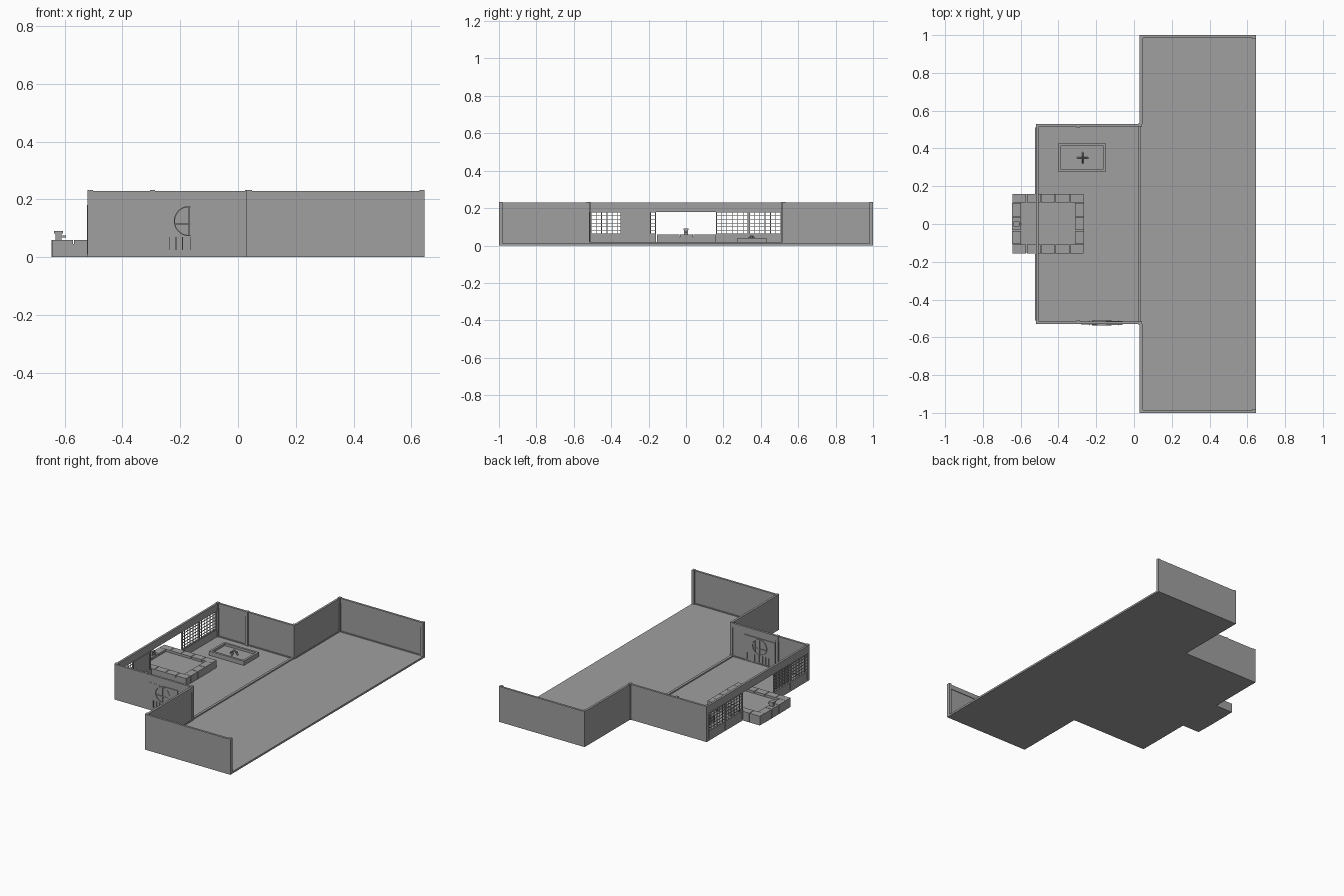
import bpy, bmesh, math
from mathutils import Matrix, Vector

cube = bpy.data.objects.get("Cube")
if cube:
    bpy.data.objects.remove(cube)

grey = bpy.data.materials.new("plain_grey")
grey.use_nodes = True
colour = (0.35, 0.35, 0.35, 1)
grey.diffuse_color = colour
grey.node_tree.nodes["Principled BSDF"].inputs["Base Color"].default_value = colour


def finish(name, bm):
    mesh = bpy.data.meshes.new(name)
    bm.to_mesh(mesh)
    bm.free()
    mesh.materials.append(grey)
    obj = bpy.data.objects.new(name, mesh)
    bpy.context.collection.objects.link(obj)
    return obj


def boxes(name, spans):
    """One object made of boxes, each given by its x, y and z spans."""
    bm = bmesh.new()
    for span in spans:
        lo = Vector([min(s) for s in span])
        hi = Vector([max(s) for s in span])
        place = Matrix.Translation((lo + hi) / 2) @ Matrix.Diagonal((*(hi - lo), 1))
        bmesh.ops.create_cube(bm, size=1, matrix=place)
    return finish(name, bm)


def both_sides(x, y, z):
    """The same span on the +y and -y sides."""
    return [(x, y, z), (x, (-y[1], -y[0]), z)]


# Plan dimensions
HALL, STEP, BACK = 0.645, 0.03, -0.52
WIDE, NARROW = 1.0, 0.53
T, H, FLOOR = 0.01, 0.23, 0.012
RAIL = (0.2, H)
BASE = (FLOOR, 0.018)

# T-shaped floor
bm = bmesh.new()
plan = [(HALL, WIDE), (STEP, WIDE), (STEP, NARROW), (BACK, NARROW)]
outline = plan + [(x, -y) for x, y in reversed(plan)]
face = bm.faces.new([bm.verts.new((x, y, 0)) for x, y in outline])
new = bmesh.ops.extrude_face_region(bm, geom=[face])["geom"]
bmesh.ops.translate(bm, verts=[v for v in new if isinstance(v, bmesh.types.BMVert)],
                    vec=(0, 0, FLOOR))
bmesh.ops.recalc_face_normals(bm, faces=bm.faces)
finish("floor", bm)
boxes("room_sill", [((0.022, 0.038), (-0.52, 0.52), (FLOOR, 0.02))])

# Side walls, mirrored
up = (0, H)
boxes("hall_end_walls", both_sides((STEP, HALL), (WIDE - T, WIDE), up))
boxes("hall_inner_walls", both_sides((STEP, STEP + T), (NARROW, WIDE - T), up))
boxes("room_side_walls", both_sides((BACK, STEP), (NARROW - T, NARROW), up))

# Rails and skirting on the inner faces
trim = []
for z in (RAIL, BASE):
    trim += both_sides((STEP + T, HALL), (WIDE - T - 0.004, WIDE - T), z)
    trim += both_sides((STEP + T, STEP + T + 0.004), (NARROW, WIDE - T), z)
    trim += both_sides((BACK + T, STEP), (NARROW - T - 0.004, NARROW - T), z)
boxes("wall_trim", trim)

# Posts
posts = []
for x, y in [(HALL - 0.018, WIDE - 0.02), (STEP, WIDE - 0.02), (STEP - 0.005, NARROW - 0.015),
             (-0.305, NARROW - 0.02), (BACK, NARROW - 0.02)]:
    posts += both_sides((x, x + 0.018), (y, y + 0.02), (0, H + 0.003))
boxes("posts", posts)

# Back wall: sill and lintel round the window bays
boxes("back_wall_lintel", [((BACK, BACK + T), (-0.52, 0.52), (0.18, H)),
                           ((BACK + T, BACK + T + 0.004), (-0.52, 0.52), RAIL)])
boxes("back_wall_base", both_sides((BACK, BACK + T), (0.16, 0.52), (0, 0.06)))

# Lattice screens, two on each side of the opening
bars = []
X = (BACK, BACK + 0.004)
for start in (0.16, 0.335):
    end = start + 0.175
    for y in (start, end - 0.006):
        bars += both_sides((BACK - 0.003, BACK + 0.007), (y, y + 0.006), (0.012, 0.18))
    for z in (0.06, 0.176):
        bars += both_sides((BACK - 0.003, BACK + 0.007), (start, end), (z, z + 0.004))
    for i in range(1, 6):
        y = start + i * 0.175 / 6
        bars += both_sides(X, (y - 0.0015, y + 0.0015), (0.06, 0.18))
    for i in range(1, 6):
        z = 0.06 + i * 0.02
        bars += both_sides(X, (start, end), (z - 0.0015, z + 0.0015))
boxes("lattice_screens", bars)
boxes("solid_slider", [((BACK + 0.008, BACK + 0.014), (-0.35, -0.19), (0.02, 0.18))])

# Sliding door and round window in the right wall
boxes("sliding_door", [((-0.165, -0.06), (-0.535, -0.514), (0.02, 0.18)),
                       ((-0.28, -0.165), (-0.531, -0.516), (0.02, 0.18))])
bm = bmesh.new()
N, CX, CZ, R = 32, -0.17, 0.125, 0.052
rings = []
for i in range(N):
    a = math.tau * i / N
    rings.append([bm.verts.new((CX + r * math.cos(a), y, CZ + r * math.sin(a)))
                  for r, y in ((R, -0.537), (R, -0.511), (R - 0.004, -0.511), (R - 0.004, -0.537))])
for i in range(N):
    a, b = rings[i], rings[(i + 1) % N]
    for k in range(4):
        bm.faces.new((a[k], a[(k + 1) % 4], b[(k + 1) % 4], b[k]))
bmesh.ops.recalc_face_normals(bm, faces=bm.faces)
finish("round_window_ring", bm)
Y = (-0.537, -0.511)
slats = [((CX - R, CX + R), Y, (CZ - 0.012, CZ - 0.009)),
         ((CX + 0.03, CX + 0.033), Y, (CZ - 0.04, CZ + 0.04)),
         ((CX - 0.0015, CX + 0.0015), Y, (CZ - R, CZ + R))]
for x in (-0.236, -0.214, -0.192, -0.165, -0.135, -0.08):
    slats.append(((x - 0.0015, x + 0.0015), Y, (0.025, 0.07)))
boxes("round_window_slats", slats)

# Bath: stone rim round a water surface
X0, X1, Y0, Y1 = -0.645, -0.265, -0.155, 0.16
W, GAP, TOP = 0.047, 0.0015, (0, 0.06)
stones = []
nx, ny = 5, 3
for i in range(nx):
    step = (X1 - X0) / nx
    x = (X0 + i * step + GAP, X0 + (i + 1) * step - GAP)
    stones += [(x, (Y0, Y0 + W), TOP), (x, (Y1 - W, Y1), TOP)]
for i in range(ny):
    step = (Y1 - Y0 - 2 * W) / ny
    y = (Y0 + W + i * step + GAP, Y0 + W + (i + 1) * step - GAP)
    stones += [((X0, X0 + W), y, TOP), ((X1 - W, X1), y, TOP)]
boxes("bath_stones", stones)
boxes("bath_water", [((X0 + 0.003, X1 - 0.003), (Y0 + 0.003, Y1 - 0.003), (0, 0.045))])
boxes("bath_spout", [((-0.632, -0.61), (-0.01, 0.01), (0.06, 0.082)),
                     ((-0.637, -0.605), (-0.014, 0.014), (0.082, 0.09)),
                     ((-0.61, -0.595), (-0.005, 0.005), (0.068, 0.075))])

# Hearth: frame, ash bed and logs
A, B, C, D, F = -0.4, -0.15, 0.275, 0.43, 0.014
Z = (FLOOR, 0.04)
boxes("hearth_frame", [((A, B), (C, C + F), Z), ((A, B), (D - F, D), Z),
                       ((A, A + F), (C + F, D - F), Z), ((B - F, B), (C + F, D - F), Z)])
boxes("hearth_ash", [((A + F, B - F), (C + F, D - F), (FLOOR, 0.025))])
bm = bmesh.new()
for i in range(4):
    place = (Matrix.Translation((-0.272, 0.35, 0.025)) @ Matrix.Rotation(i * math.pi / 2, 4, "Z")
             @ Matrix.Translation((0.015, 0, 0.013)) @ Matrix.Rotation(math.radians(-45), 4, "Y"))
    bmesh.ops.create_cone(bm, cap_ends=True, segments=8, radius1=0.0045, radius2=0.0045,
                          depth=0.036, matrix=place)
finish("hearth_logs", bm)
